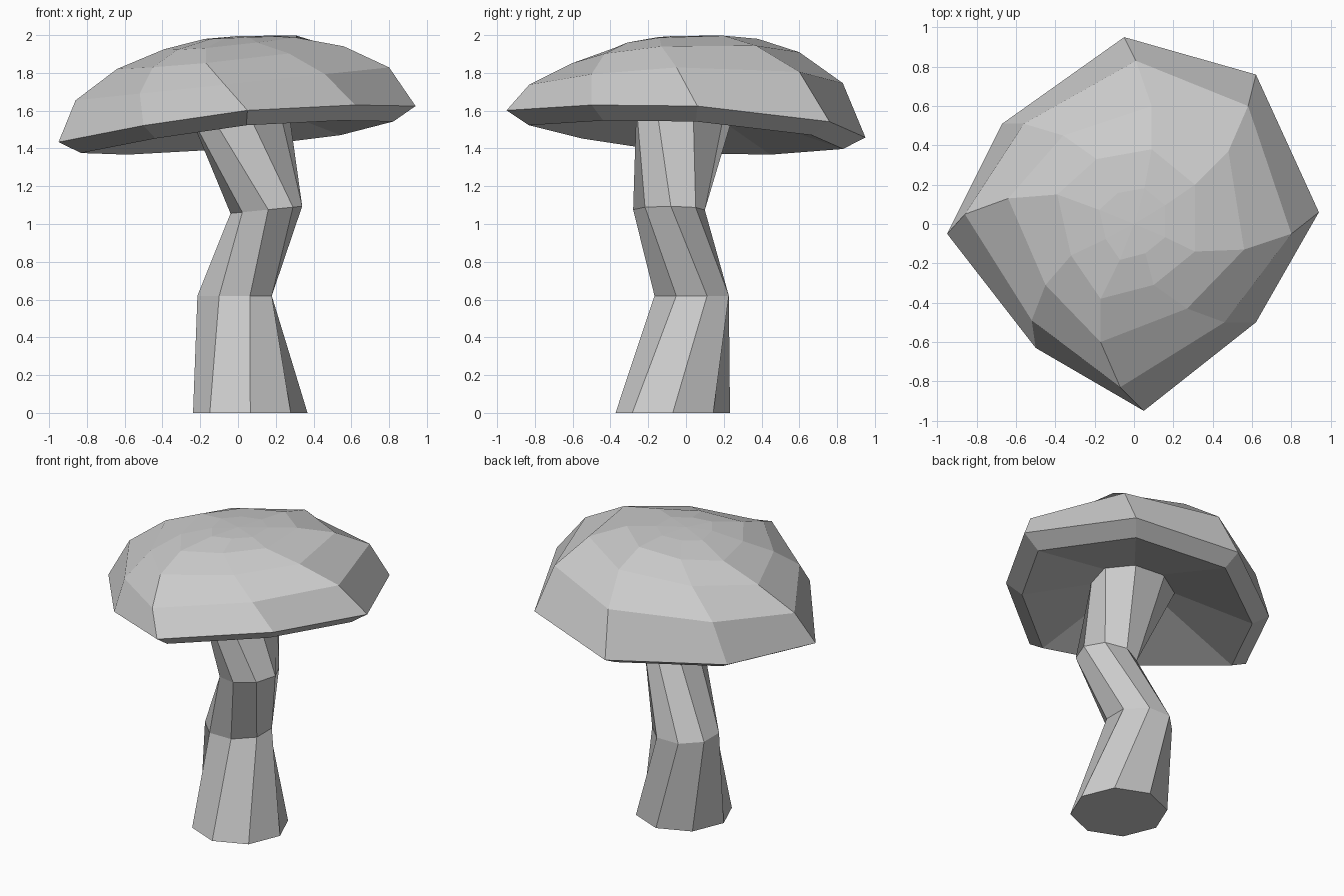
import bpy, bmesh
from math import sin, cos, radians

if "Cube" in bpy.data.objects:
    bpy.data.objects.remove(bpy.data.objects["Cube"])

SIDES = 8


def bridge(bm, a, b):
    for i in range(SIDES):
        j = (i + 1) % SIDES
        bm.faces.new((a[i], a[j], b[j], b[i]))


def fan(bm, ring, tip):
    v = bm.verts.new(tip)
    for i in range(SIDES):
        bm.faces.new((ring[i], ring[(i + 1) % SIDES], v))


def finish(bm, name):
    bmesh.ops.recalc_face_normals(bm, faces=bm.faces)
    mesh = bpy.data.meshes.new(name)
    bm.to_mesh(mesh)
    bm.free()
    obj = bpy.data.objects.new(name, mesh)
    bpy.context.collection.objects.link(obj)
    return obj


# Stem: twisted octagonal sections (x, y, z, radius, twist, tilt along x)
sections = [
    (0.065, -0.07, 0.0, 0.303, 0, 0),
    (-0.018, 0.03, 0.62, 0.213, 22.5, 0),
    (0.15, -0.09, 1.075, 0.19, 3, 0.1),
    (0.0, 0.0, 1.62, 0.265, -37, 0.1),
]
bm = bmesh.new()
rings = []
for x, y, z, r, twist, tilt in sections:
    ring = []
    for i in range(SIDES):
        a = radians(twist + i * 360 / SIDES)
        ring.append(bm.verts.new((x + r * cos(a), y + r * sin(a), z + tilt * r * cos(a))))
    rings.append(ring)
for a, b in zip(rings, rings[1:]):
    bridge(bm, a, b)
bm.faces.new(rings[0])
bm.faces.new(rings[-1])
finish(bm, "stem")

# Cap: irregular eight-point rings, each on its own tilted plane (z, x tilt, y tilt)
rim = [(-.05, .95), (.62, .76), (.94, .06), (.62, -.50),
       (.05, -.95), (-.50, -.63), (-.95, -.05), (-.67, .51)]
shoulder = [(.01, .83), (.58, .60), (.80, -.05), (.46, -.50),
            (-.07, -.83), (-.52, -.49), (-.86, .05), (-.56, .51)]
upper = [(.09, .60), (.48, .37), (.56, -.13), (.27, -.43),
         (-.17, -.60), (-.45, -.31), (-.64, .13), (-.36, .45)]
crown = [(.09, .38), (.31, .20), (.31, -.14), (.10, -.31),
         (-.17, -.38), (-.32, -.16), (-.39, .15), (-.19, .33)]
lip = [(x * 0.875, y * 0.875) for x, y in rim]
peak = [(x * 0.48 + 0.01, y * 0.48) for x, y in crown]
layers = [
    (lip, 1.46, .105, -.07),
    (rim, 1.53, .105, -.07),
    (shoulder, 1.745, .105, 0),
    (upper, 1.885, .105, .025),
    (crown, 1.96, .10, .03),
    (peak, 1.988, .05, .01),
]
bm = bmesh.new()
rings = [[bm.verts.new((x, y, z + tx * x + ty * y)) for x, y in pts]
         for pts, z, tx, ty in layers]
for a, b in zip(rings, rings[1:]):
    bridge(bm, a, b)
fan(bm, rings[-1], (0, 0, 1.995))
# hollow underside
fan(bm, rings[0], (0, 0, 1.68))
finish(bm, "cap")
